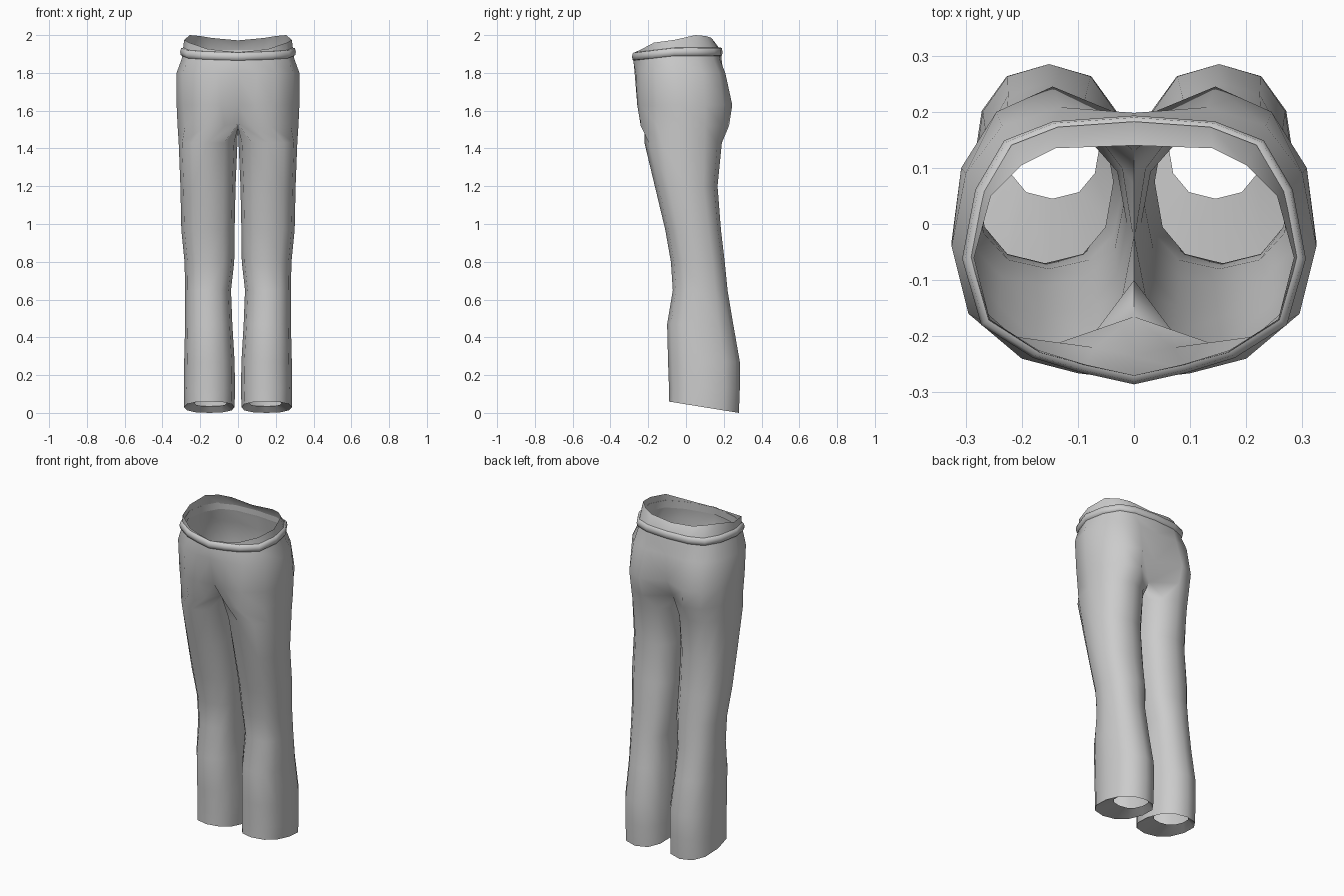
import bpy, bmesh, math

if "Cube" in bpy.data.objects:
    bpy.data.objects.remove(bpy.data.objects["Cube"])

cloth = bpy.data.materials.new("grey cloth")
cloth.diffuse_color = (0.6, 0.6, 0.6, 1)
cloth.use_nodes = True
cloth.node_tree.nodes["Principled BSDF"].inputs["Base Color"].default_value = cloth.diffuse_color


def finish(bm, name):
    """Turn a half mesh into a mirrored, smooth shaded object."""
    mesh = bpy.data.meshes.new(name)
    bm.to_mesh(mesh)
    bm.free()
    mesh.materials.append(cloth)
    obj = bpy.data.objects.new(name, mesh)
    bpy.context.collection.objects.link(obj)
    mirror = obj.modifiers.new("mirror", 'MIRROR')
    mirror.use_clip = True
    mirror.merge_threshold = 0.002
    bpy.context.view_layer.objects.active = obj
    obj.select_set(True)
    bpy.ops.object.modifier_apply(modifier="mirror")
    bpy.ops.object.shade_smooth_by_angle(angle=math.radians(75))
    obj.select_set(False)
    return obj


def bridge(bm, upper, lower, closed):
    n = len(upper)
    for i in range(n if closed else n - 1):
        j = (i + 1) % n
        bm.faces.new((upper[i], lower[i], lower[j], upper[j]))


def add_ring(bm, pts):
    return [bm.verts.new(p) for p in pts]


# Half outlines, running from front centre round the side to back centre
WAIST = [(0, -.278), (.09, -.258), (.175, -.232), (.265, -.175), (.298, -.06),
         (.275, .06), (.225, .145), (.14, .178), (0, .188)]
HIP = [(0, -.272), (.1, -.266), (.2, -.24), (.295, -.16), (.325, -.04),
       (.30, .09), (.235, .175), (.13, .208), (0, .198)]
SEAT = [(0, -.235), (.09, -.258), (.19, -.242), (.29, -.155), (.325, -.03),
        (.308, .1), (.245, .2), (.145, .245), (0, .185)]
RIM = [(0, -.27, 1.91), (.09, -.25, 1.918), (.165, -.23, 1.928),
       (.257, -.17, 1.96), (.285, -.06, 1.975), (.255, .05, 2.0),
       (.2, .105, 1.995), (.14, .135, 1.985), (0, .14, 1.972)]
# Crotch outline closes along the centre seam
CROTCH = [(0, -.165, 1.535), (.07, -.22, 1.52), (.17, -.24, 1.52),
          (.28, -.155, 1.52), (.32, -.02, 1.52), (.303, .1, 1.52),
          (.235, .195, 1.52), (.135, .228, 1.52), (0, .13, 1.52),
          (0, .07, 1.505), (0, -.02, 1.5), (0, -.1, 1.51)]
# Leg sections: height, inner x, outer x, front y, back y
LEG = [(1.43, .003, .314, -.22, .19), (1.2, .013, .305, -.165, .167),
       (.97, .018, .30, -.11, .185), (.8, .02, .283, -.08, .205),
       (.65, .037, .28, -.07, .22), (.47, .03, .28, -.10, .25),
       (.27, .018, .285, -.095, .285), (.13, .016, .287, -.09, .285)]


def section(x0, x1, y0, y1, z, power=.85):
    """Rounded leg section; z is a number or a rule of y."""
    pts = []
    for k in range(12):
        a = math.radians(240 + 30 * k)
        c, s = math.cos(a), math.sin(a)
        x = (x0 + x1) / 2 + (x1 - x0) / 2 * math.copysign(abs(c) ** power, c)
        y = (y0 + y1) / 2 + (y1 - y0) / 2 * math.copysign(abs(s) ** power, s)
        pts.append((x, y, z(y) if callable(z) else z))
    return pts


def tilt(y):
    """Waist height offset, low at the front."""
    return .025 * min(1, (y + .278) / .22)


def hem(y):
    return .06 - .06 * (y + .09) / .37


# Trousers: collar, hips, crotch and legs in one surface
bm = bmesh.new()
uppers = [RIM,
          [(x * .98, y * .98, 1.895 + tilt(y)) for x, y in WAIST],
          [(x, y, 1.86 + .6 * tilt(y)) for x, y in WAIST],
          [(x, y, 1.8) for x, y in HIP],
          [(x, y, 1.63) for x, y in SEAT]]
rings = [add_ring(bm, r) for r in uppers]
for a, b in zip(rings, rings[1:]):
    bridge(bm, a, b, False)
crotch = add_ring(bm, CROTCH)
bridge(bm, rings[-1], crotch[:9], False)
previous = crotch
lowers = [section(x0, x1, y0, y1, z) for z, x0, x1, y0, y1 in LEG]
lowers.append(section(.018, .285, -.09, .28, hem))
# Turned-in hem lip
lowers.append(section(.06, .23, .045, .25, lambda y: hem(y) + .03))
for pts in lowers:
    ring = add_ring(bm, pts)
    bridge(bm, previous, ring, True)
    previous = ring
finish(bm, "trousers")

# Waistband: rounded strip swept round the waist
bm = bmesh.new()
PROFILE = [(.97, .045), (1.01, .042), (1.028, .022), (1.015, .004), (.98, 0)]
band = [add_ring(bm, [(x * s, y * s, 1.864 + dz + tilt(y)) for x, y in WAIST])
        for s, dz in PROFILE]
for a, b in zip(band, band[1:] + band[:1]):
    bridge(bm, a, b, False)
finish(bm, "waistband")
